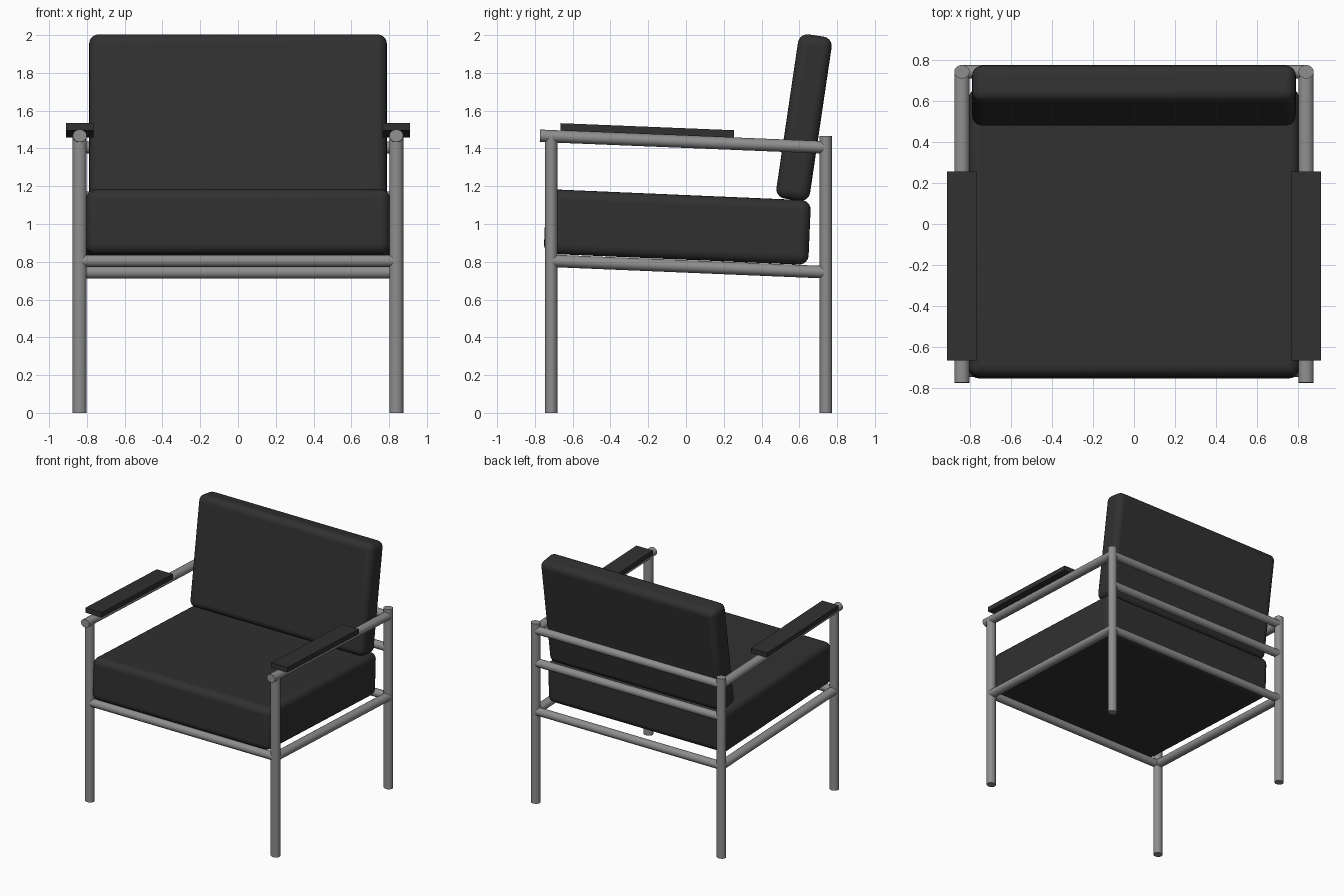
import bpy, math

if "Cube" in bpy.data.objects:
    bpy.data.objects.remove(bpy.data.objects["Cube"])


def material(name, value):
    m = bpy.data.materials.new(name)
    m.diffuse_color = (value, value, value, 1)
    m.use_nodes = True
    m.node_tree.nodes["Principled BSDF"].inputs["Base Color"].default_value = m.diffuse_color
    return m


metal = material("grey metal", 0.27)
dark = material("dark upholstery", 0.03)

LEG_X = 0.838          # sideways position of legs and side rails
RX, R = 0.037, 0.033   # slightly oval tube section
FRONT_Y, BACK_Y = -0.713, 0.741


def finish(name, mat, angle=35):
    ob = bpy.context.object
    ob.name = name
    ob.data.materials.append(mat)
    bpy.ops.object.transform_apply(location=False, rotation=False, scale=True)
    bpy.ops.object.shade_smooth_by_angle(angle=math.radians(angle))
    return ob


def side_tube(name, x, y0, z0, y1, z1):
    """Oval tube lying in a plane of constant x."""
    dy, dz = y1 - y0, z1 - z0
    bpy.ops.mesh.primitive_cylinder_add(
        vertices=24, radius=1, depth=1,
        location=(x, (y0 + y1) / 2, (z0 + z1) / 2),
        rotation=(math.atan2(-dy, dz), 0, 0))
    bpy.context.object.scale = (RX, R, math.hypot(dy, dz))
    finish(name, metal)


def cross_tube(name, y, z):
    """Tube running between the left and right legs."""
    bpy.ops.mesh.primitive_cylinder_add(
        vertices=24, radius=R - 0.001, depth=2 * LEG_X,
        location=(0, y, z), rotation=(0, math.pi / 2, 0))
    finish(name, metal)


def box(name, loc, size, tilt, bevel=0):
    bpy.ops.mesh.primitive_cube_add(size=1, location=loc,
                                    rotation=(math.radians(tilt), 0, 0))
    bpy.context.object.scale = size
    ob = finish(name, dark)
    if bevel:
        mod = ob.modifiers.new("rounded edges", 'BEVEL')
        mod.width = bevel
        mod.segments = 5


# Legs, side rails and arm pads, mirrored left and right
for side, s in (("left", -1), ("right", 1)):
    x = s * LEG_X
    side_tube("front_leg_" + side, x, FRONT_Y, 0, FRONT_Y, 1.46)
    side_tube("back_leg_" + side, x, BACK_Y, 0, BACK_Y, 1.465)
    side_tube("arm_rail_" + side, x, -0.773, 1.467, 0.73, 1.406)
    side_tube("seat_rail_" + side, x, FRONT_Y, 0.805, 0.73, 0.745)
    box("arm_pad_" + side, (x, -0.205, 1.4955), (0.147, 0.92, 0.039), -2.32)

# Cross rails under the seat and behind the back
cross_tube("front_seat_rail", FRONT_Y, 0.805)
cross_tube("back_seat_rail", BACK_Y, 0.744)
cross_tube("lower_back_rail", BACK_Y, 1.14)
cross_tube("upper_back_rail", BACK_Y, 1.405)

# Cushions
box("seat_cushion", (0, -0.046, 0.984), (1.61, 1.402, 0.342), -2.45, 0.05)
box("back_cushion", (0, 0.625, 1.5635), (1.576, 0.18, 0.878), -8.4, 0.05)
